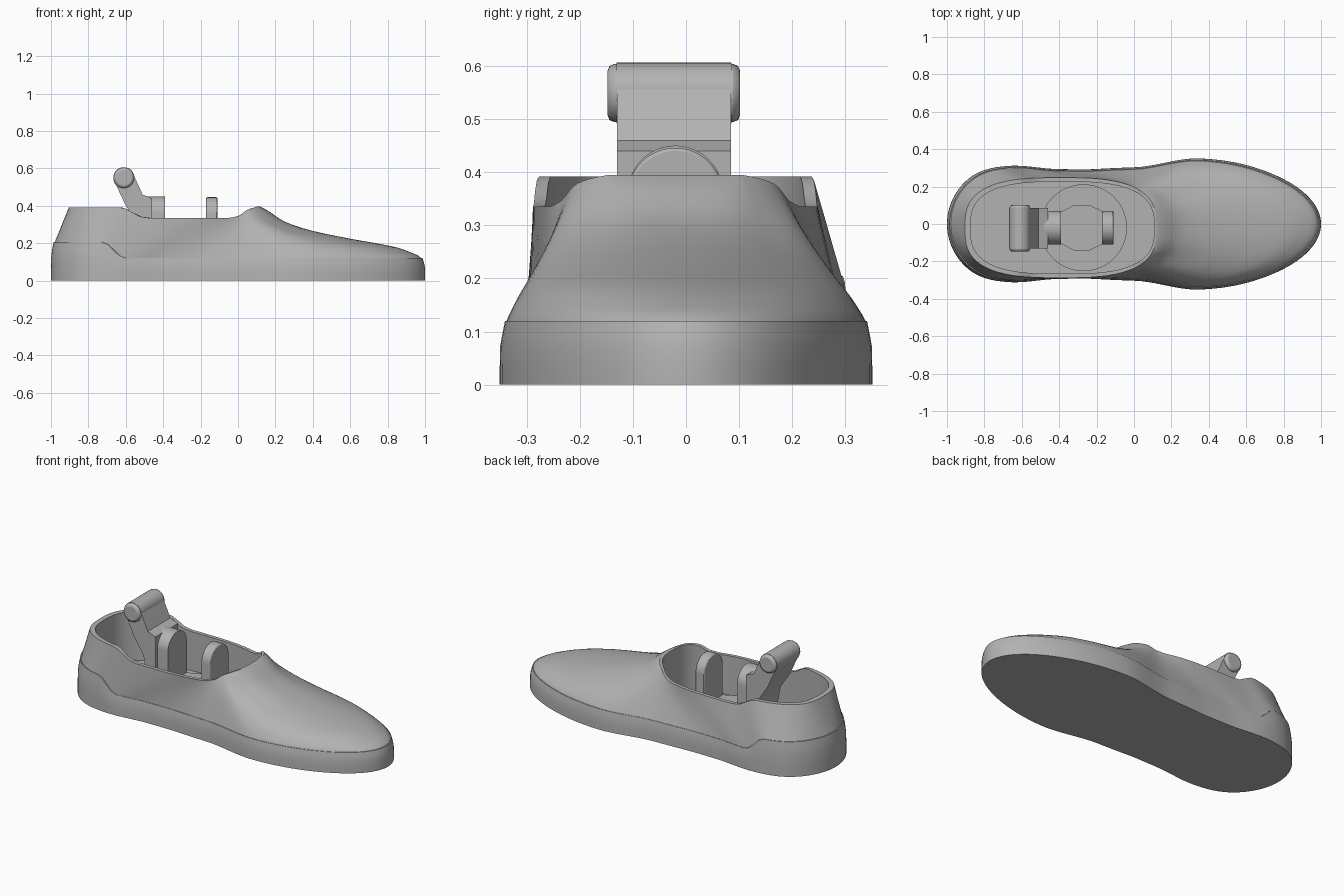
import bpy, bmesh, math
from mathutils import Vector

cube = bpy.data.objects.get("Cube")
if cube:
    bpy.data.objects.remove(cube)

grey = bpy.data.materials.new("plain grey")
grey.use_nodes = True
grey.diffuse_color = (0.45, 0.45, 0.45, 1)
grey.node_tree.nodes["Principled BSDF"].inputs["Base Color"].default_value = (0.45, 0.45, 0.45, 1)

CY = -0.02      # sideways centre of the collar and pivot
FLOOR = 0.1     # inside floor height


def curve(table, x):
    """Smooth monotone interpolation through (x, value) points."""
    if x <= table[0][0]:
        return table[0][1]
    if x >= table[-1][0]:
        return table[-1][1]
    slopes = [(b[1] - a[1]) / (b[0] - a[0]) for a, b in zip(table, table[1:])]
    tang = [slopes[0]]
    for a, b in zip(slopes, slopes[1:]):
        tang.append(2 * a * b / (a + b) if a * b > 0 else 0)
    tang.append(slopes[-1])
    for i, (a, b) in enumerate(zip(table, table[1:])):
        if x <= b[0]:
            h = b[0] - a[0]
            u = (x - a[0]) / h
            s = u * u * (3 - 2 * u)
            return (a[1] * (1 - s) + b[1] * s + h * tang[i] * u * (1 - u) ** 2
                    - h * tang[i + 1] * u * u * (1 - u))


def finish(name, bm, angle=35, bevel=0):
    bmesh.ops.recalc_face_normals(bm, faces=bm.faces)
    mesh = bpy.data.meshes.new(name)
    bm.to_mesh(mesh)
    bm.free()
    mesh.materials.append(grey)
    ob = bpy.data.objects.new(name, mesh)
    bpy.context.collection.objects.link(ob)
    bpy.ops.object.select_all(action='DESELECT')
    ob.select_set(True)
    bpy.context.view_layer.objects.active = ob
    bpy.ops.object.shade_smooth_by_angle(angle=math.radians(angle))
    if bevel:
        mod = ob.modifiers.new("edge", 'BEVEL')
        mod.width, mod.segments, mod.limit_method = bevel, 2, 'ANGLE'
    return ob


def loft(name, rings, cap_first=False, cap_last=False, angle=35):
    bm = bmesh.new()
    rows = [[bm.verts.new(p) for p in ring] for ring in rings]
    n = len(rows[0])
    for a, b in zip(rows, rows[1:]):
        for i in range(n):
            j = (i + 1) % n
            bm.faces.new((a[i], a[j], b[j], b[i]))
    if cap_first:
        bm.faces.new(rows[0])
    if cap_last:
        bm.faces.new(rows[-1])
    return finish(name, bm, angle)


def prism(name, points, offset, bevel=0):
    """Extrude a closed outline along an offset."""
    bm = bmesh.new()
    face = bm.faces.new([bm.verts.new(p) for p in points])
    out = bmesh.ops.extrude_face_region(bm, geom=[face], use_keep_orig=True)
    verts = [v for v in out["geom"] if isinstance(v, bmesh.types.BMVert)]
    bmesh.ops.translate(bm, verts=verts, vec=Vector(offset))
    return finish(name, bm, 35, bevel)


# Shape rules: plan width, collar height, sole height and instep profile
WIDTH = [(-1, .555), (-.9, .525), (-.68, .423), (-.4, .32), (-.2, .3), (0, .303),
         (.35, .374), (.6, .394), (.8, .4), (1, .405)]
RIM_Z = [(-.62, .392), (-.58, .375), (-.54, .347), (-.48, .335), (-.06, .335),
         (0, .345), (.05, .378), (.1, .395)]
SOLE_Z = [(-.72, .205), (-.63, .12)]
INSTEP = [(0, 0), (.02, .05), (.064, .11), (.156, .21), (.445, .38), (.676, .53),
          (.85, .71), (.965, .945), (1, 1)]
TURN = [(0, 0), (90, 48), (180, 180)]
N = 144
ANGLES = [2 * math.pi * i / N for i in range(N)]


def sole_point(t, sx, sy, z):
    x = math.cos(t)
    return Vector((x * sx, curve(WIDTH, x) * math.sin(t) * sy, z))


def rim_point(t, cx, a, b):
    deg = math.degrees(t)
    u = math.radians(curve(TURN, deg) if deg <= 180 else -curve(TURN, 360 - deg))
    power = lambda v: math.copysign(abs(v) ** (2 / 2.9), v)
    x = cx + a * power(math.cos(u))
    return Vector((x, CY + b * power(math.sin(u)), curve(RIM_Z, x)))


def sole_top(t):
    return curve(SOLE_Z, math.cos(t))


# Sole with raised heel counter
SOLE_ROWS = [(0, 1, 1), (.3, 1, 1), (.6, .999, .998), (.8, .994, .986), (1, .986, .972)]
rings = [[sole_point(t, sx, sy, f * sole_top(t)) for t in ANGLES] for f, sx, sy in SOLE_ROWS]
rings.append([sole_point(t, .98, .963, sole_top(t)) for t in ANGLES])
loft("sole", rings, cap_first=True)

# Upper: wraps from the sole to the collar, then down the inside to the floor
rings = []
STEPS = 24
for i in range(STEPS + 1):
    s = (1 - math.cos(math.pi * i / STEPS)) / 2
    ring = []
    for t in ANGLES:
        low = sole_point(t, .98, .963, sole_top(t))
        rim = rim_point(t, -.392, .512, .268)
        k = min(1, max(0, ((rim - low).xy.length - .1) / .6))
        k = k * k * (3 - 2 * k)
        p = low.lerp(rim, s)
        p.z = low.z + (rim.z - low.z) * ((1 - k) * s + k * curve(INSTEP, s))
        ring.append(p)
    rings.append(ring)
inner = [rim_point(t, -.383, .491, .246) for t in ANGLES]
rings.append(inner)
rings.append([Vector((p.x, p.y, FLOOR)) for p in inner])
loft("upper", rings, cap_last=True)


# Ankle pivot
def arch(x, r, top):
    """Round-topped outline facing along x."""
    pts = [(x, CY + r * math.cos(math.pi * i / 24), top - r + r * math.sin(math.pi * i / 24))
           for i in range(25)]
    return pts + [(x, CY - r, FLOOR), (x, CY + r, FLOOR)]


disc = [(-.27 + .232 * math.cos(t), CY + .232 * math.sin(t), FLOOR) for t in ANGLES]
prism("pivot_disc", disc, (0, 0, .012))
half = [(-.4, .08), (-.32, .122), (-.24, .122), (-.15, .08)]
block = [(x, CY + y, FLOOR) for x, y in half] + [(x, CY - y, FLOOR) for x, y in reversed(half)]
prism("pivot_block", block, (0, 0, .07))
prism("front_lug", arch(-.17, .09, .446), (.06, 0, 0), .006)
prism("rear_lug", arch(-.5, .09, .45), (.11, 0, 0))

# Tilted arm with its cross pin
side = [(-.663, .535), (-.6, .4), (-.54, .31), (-.5, FLOOR), (-.46, FLOOR), (-.46, .44),
        (-.51, .46), (-.558, .565)]
prism("tilted_arm", [(x, -.13, z) for x, z in side], (0, .215, 0))


def pin(name, r, y0, y1, bevel=0):
    pts = [(-.61 + r * math.cos(t), y0, .549 + r * math.sin(t)) for t in ANGLES[::4]]
    return prism(name, pts, (0, y1 - y0, 0), bevel)


pin("arm_knuckle", .057, -.131, .086)
pin("cross_pin", .055, -.148, .102, .014)
